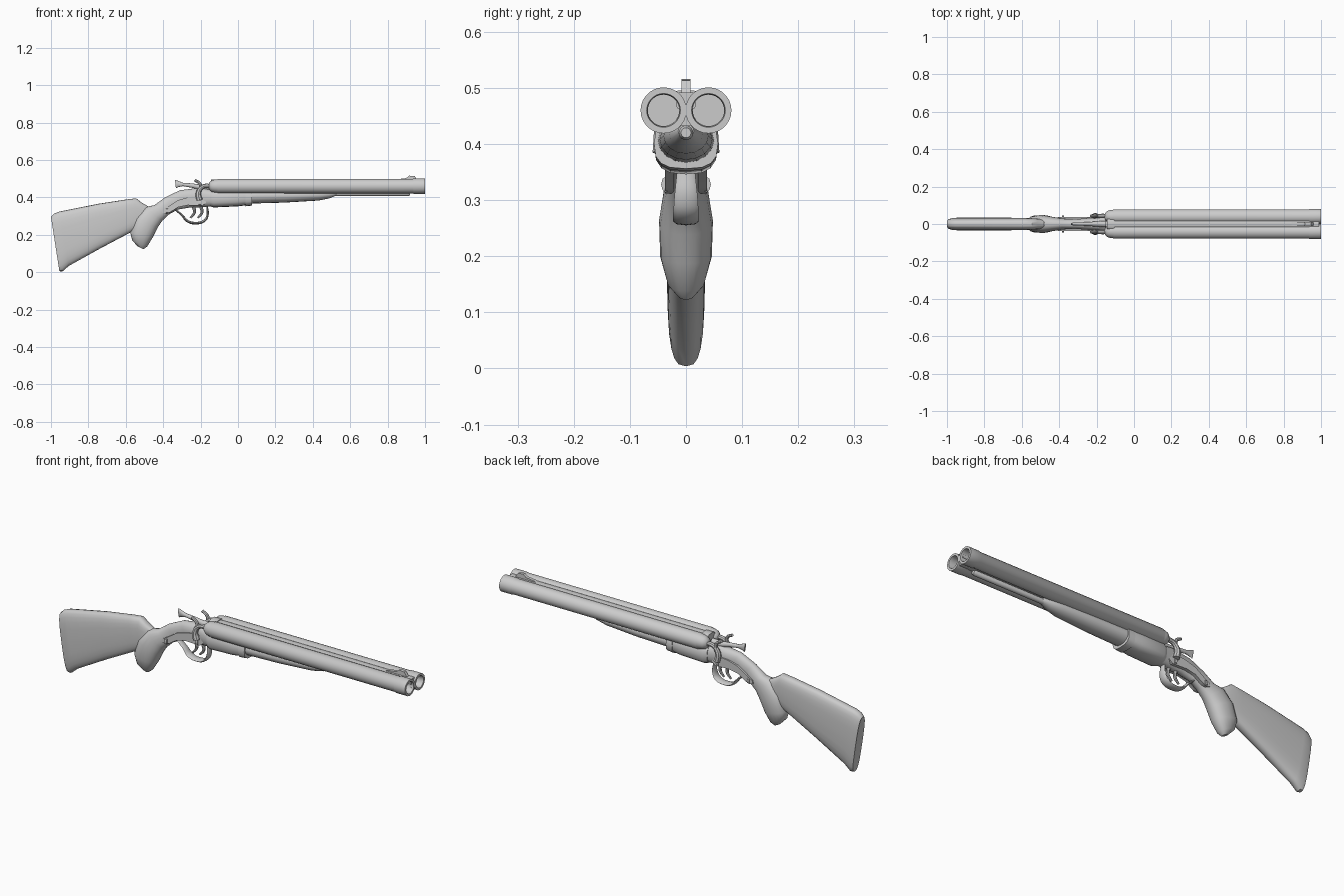
import bpy, bmesh, math
from mathutils import Vector

cube = bpy.data.objects.get("Cube")
if cube:
    bpy.data.objects.remove(cube)

GREY = (0.6, 0.6, 0.6, 1)
mat = bpy.data.materials.new("plain grey")
mat.use_nodes = True
mat.diffuse_color = GREY
mat.node_tree.nodes["Principled BSDF"].inputs["Base Color"].default_value = GREY


def finish(name, bm, angle=40):
    bmesh.ops.recalc_face_normals(bm, faces=bm.faces)
    mesh = bpy.data.meshes.new(name)
    bm.to_mesh(mesh)
    bm.free()
    mesh.materials.append(mat)
    mesh.shade_smooth()
    mesh.set_sharp_from_angle(angle=math.radians(angle))
    obj = bpy.data.objects.new(name, mesh)
    bpy.context.collection.objects.link(obj)
    return obj


def skin(name, rings, angle=40):
    """Bridge equal rings of points and cap both ends."""
    bm = bmesh.new()
    loops = [[bm.verts.new(p) for p in ring] for ring in rings]
    for a, b in zip(loops, loops[1:]):
        for i in range(len(a)):
            j = (i + 1) % len(a)
            bm.faces.new((a[i], a[j], b[j], b[i]))
    bm.faces.new(loops[0])
    bm.faces.new(loops[-1])
    return finish(name, bm, angle)


def loft(name, sections, power=2, sides=20, y=0, angle=40):
    """Sections: top x, top z, bottom x, bottom z, half width."""
    def bend(v):
        return math.copysign(abs(v) ** (2 / power), v)
    rings = []
    for tx, tz, bx, bz, w in sections:
        top, low = Vector((tx, y, tz)), Vector((bx, y, bz))
        mid, half = (top + low) / 2, (top - low) / 2
        turns = [math.tau * i / sides for i in range(sides)]
        rings.append([mid + half * bend(math.cos(t)) + Vector((0, w * bend(math.sin(t)), 0))
                      for t in turns])
    return skin(name, rings, angle)


def lathe(name, profile, y, z, sides=28):
    """Turn (x, radius) pairs around a line along x."""
    turns = [math.tau * i / sides for i in range(sides)]
    return skin(name, [[(x, y + r * math.cos(t), z + r * math.sin(t)) for t in turns]
                       for x, r in profile])


def plate(name, outline, y, thick):
    """Extrude an x, z outline sideways."""
    return skin(name, [[(x, y + s * thick / 2, z) for x, z in outline] for s in (-1, 1)])


def tube(name, points, radius, y=0, wide=1):
    """Smooth bar through x, z, scale points; wide stretches it sideways."""
    curve = bpy.data.curves.new(name, "CURVE")
    curve.dimensions = "3D"
    curve.bevel_depth = radius
    curve.bevel_resolution = 2
    curve.resolution_u = 5
    curve.use_fill_caps = True
    spline = curve.splines.new("BEZIER")
    spline.bezier_points.add(len(points) - 1)
    for bp, (x, z, s) in zip(spline.bezier_points, points):
        bp.co, bp.radius = (x, 0, z), s
        bp.handle_left_type = bp.handle_right_type = "AUTO"
    temp = bpy.data.objects.new(name, curve)
    mesh = bpy.data.meshes.new_from_object(temp)
    bpy.data.objects.remove(temp)
    bm = bmesh.new()
    bm.from_mesh(mesh)
    bpy.data.meshes.remove(mesh)
    for v in bm.verts:
        v.co.y = v.co.y * wide + y
    return finish(name, bm)


# Shoulder stock with rounded butt
loft("stock", [
    (-.994, .285, -.957, .025, .018), (-1, .295, -.955, .005, .028),
    (-.985, .312, -.938, .004, .033), (-.955, .324, -.905, .033, .034),
    (-.75, .365, -.74, .125, .034), (-.60, .388, -.585, .207, .033),
    (-.545, .395, -.55, .225, .031), (-.515, .372, -.51, .24, .028),
    (-.48, .352, -.47, .26, .022)], power=3, sides=24)

# Pistol grip sweeping up into the frame
loft("grip", [
    (-.535, .137, -.505, .123, .014), (-.565, .168, -.485, .138, .033),
    (-.576, .212, -.455, .187, .046), (-.55, .29, -.43, .238, .048),
    (-.50, .348, -.405, .275, .040), (-.447, .358, -.365, .312, .032),
    (-.39, .40, -.32, .335, .027), (-.31, .438, -.26, .345, .028),
    (-.2, .452, -.19, .347, .036), (-.14, .44, -.14, .352, .045)], power=2.3)

# Receiver, collar and fore-end
loft("receiver", [(-.15, .44, -.15, .352, .046), (-.13, .445, -.13, .346, .056),
                  (.0, .445, .0, .352, .057), (.045, .445, .045, .358, .054)],
     power=2.8, sides=16)
loft("collar", [(.04, .445, .04, .352, .057), (.075, .445, .075, .356, .057)],
     power=2.8, sides=16)
loft("fore_end", [(.07, .445, .07, .367, .050), (.25, .445, .25, .372, .047),
                  (.43, .445, .43, .383, .040), (.49, .44, .49, .395, .03),
                  (.53, .435, .53, .411, .014)], sides=16)

# Ribs, rod and front sight
lathe("under_rod", [(.4, .013), (.91, .013), (.92, .009)], 0, .42, 14)
loft("top_rib", [(x, .492, x, .462, .017) for x in (-.13, .99)], power=6, sides=16)
loft("bottom_rib", [(x, .45, x, .432, .016) for x in (-.1, .99)], power=6, sides=16)
plate("front_sight", [(.83, .485), (.85, .497), (.90, .503), (.915, .516),
                      (.945, .513), (.965, .485)], 0, .016)
loft("breech_bridge", [(x, .496, x, .43, .03) for x in (-.145, -.105)], power=4, sides=16)

for side, s in (("left", 1), ("right", -1)):
    # Barrel with domed breech, muzzle band and open bore
    lathe(side + "_barrel", [
        (-.158, .008), (-.153, .02), (-.14, .031), (-.12, .036), (-.112, .036),
        (-.108, .0385), (.935, .0385), (.94, .041), (1, .041), (1, .030),
        (.985, .028), (.9, .028)], s * .04, .46)
    # Lock plate with its pins
    plate(side + "_lock_plate", [
        (-.405, .318), (-.385, .312), (-.36, .322), (-.32, .348), (-.27, .358),
        (-.19, .355), (-.172, .37), (-.172, .395), (-.20, .408), (-.26, .402),
        (-.32, .385), (-.37, .352), (-.40, .335)], s * .029, .016)
    for name, x, z in (("rear", -.38, .328), ("front", -.205, .372)):
        tube(f"{side}_{name}_pin", [(x - .006, z, 1), (x + .006, z, 1)], .014, s * .036, .6)
    # Hammer with curled spur
    tube(side + "_hammer", [
        (-.205, .385, 1.5), (-.212, .42, 1.3), (-.195, .452, 1), (-.165, .462, 1.1),
        (-.15, .458, 1)], .011, s * .043)
    tube(side + "_hammer_spur", [(-.198, .45, 1), (-.205, .475, .8), (-.232, .492, .7)],
         .01, s * .043)

# Flared top lever
loft("top_lever", [(-.337, .494, -.332, .448, .005), (-.325, .490, -.32, .454, .008),
                   (-.295, .478, -.295, .460, .009), (-.25, .475, -.25, .452, .010),
                   (-.20, .468, -.20, .44, .014), (-.15, .47, -.15, .43, .018)], sides=14)

# Trigger guard and twin triggers
tube("trigger_guard", [
    (-.335, .335, .7), (-.30, .305, .8), (-.27, .273, 1), (-.225, .262, 1),
    (-.18, .275, 1), (-.163, .305, .9), (-.165, .35, .7)], .007, wide=3.3)
for name, x in (("rear_trigger", -.245), ("front_trigger", -.205)):
    tube(name, [(x + .005, .355, 1.4), (x + .012, .32, 1.1), (x - .01, .29, .7)], .007)
